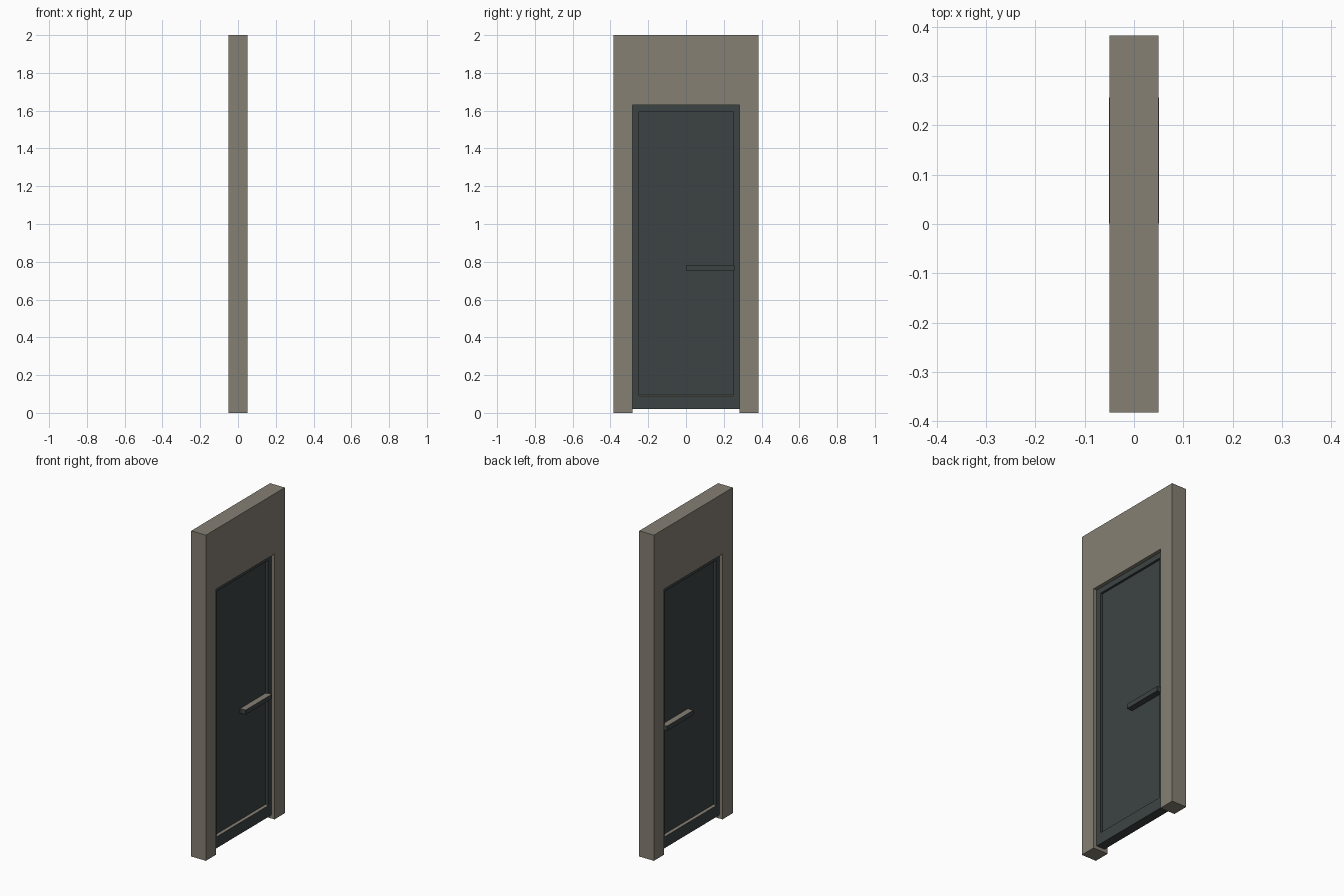
import bpy, bmesh
from mathutils import Vector

if "Cube" in bpy.data.objects:
    bpy.data.objects.remove(bpy.data.objects["Cube"])


def material(name, rgb):
    m = bpy.data.materials.new(name)
    m.diffuse_color = (*rgb, 1)
    m.use_nodes = True
    m.node_tree.nodes["Principled BSDF"].inputs["Base Color"].default_value = m.diffuse_color
    return m


STONE = material("warm grey stone", (0.235, 0.215, 0.172))
DARK = material("dark slate", (0.046, 0.056, 0.055))


def finish(name, bm, mats):
    bmesh.ops.recalc_face_normals(bm, faces=bm.faces)
    mesh = bpy.data.meshes.new(name)
    bm.to_mesh(mesh)
    bm.free()
    for m in mats:
        mesh.materials.append(m)
    obj = bpy.data.objects.new(name, mesh)
    bpy.context.collection.objects.link(obj)
    return obj


def box(lo, hi):
    bm = bmesh.new()
    bmesh.ops.create_cube(bm, size=1)
    for v in bm.verts:
        v.co = Vector([lo[i] if v.co[i] < 0 else hi[i] for i in range(3)])
    return bm


# Wall: upside-down U profile extruded through its thickness
W, O, T = 0.383, 0.283, 0.05
profile = [(-W, 0), (-O, 0), (-O, 1.63), (O, 1.63), (O, 0), (W, 0), (W, 2), (-W, 2)]
bm = bmesh.new()
face = bm.faces.new([bm.verts.new((-T, y, z)) for y, z in profile])
ext = bmesh.ops.extrude_face_region(bm, geom=[face], use_keep_orig=True)
bmesh.ops.translate(bm, vec=(2 * T, 0, 0),
                    verts=[g for g in ext["geom"] if isinstance(g, bmesh.types.BMVert)])
finish("wall", bm, [STONE])

# Door leaf: framed panel recessed on both sides, with a slightly sloped sill
bm = box((-0.028, -O, 0.02), (0.028, O, 1.63))
bm.normal_update()
for sign in (-1, 1):
    face = next(f for f in bm.faces if f.normal.x * sign > 0.9 and f.calc_area() > 0.5)
    bmesh.ops.inset_individual(bm, faces=[face], thickness=0.048)
    for v in face.verts:
        if v.co.z < 0.5:
            v.co.z = 0.09
    panel = bmesh.ops.extrude_discrete_faces(bm, faces=[face])["faces"][0]
    for v in panel.verts:
        v.co.x = sign * 0.014
        if v.co.z < 0.5:
            v.co.z = 0.096
bmesh.ops.recalc_face_normals(bm, faces=bm.faces)
# Light sill: upward face at the foot of the panel
for f in bm.faces:
    if f.normal.z > 0.5 and f.calc_center_median().z < 0.5:
        f.material_index = 1
finish("door", bm, [DARK, STONE])

# Push bars on both sides, with a light top face
for sign, side in ((-1, "left"), (1, "right")):
    xs = sorted((sign * 0.0135, sign * 0.0505))
    bm = box((xs[0], 0.001, 0.75), (xs[1], 0.257, 0.779))
    bm.normal_update()
    for f in bm.faces:
        if f.normal.z > 0.9:
            f.material_index = 1
    finish("push_bar_" + side, bm, [DARK, STONE])
